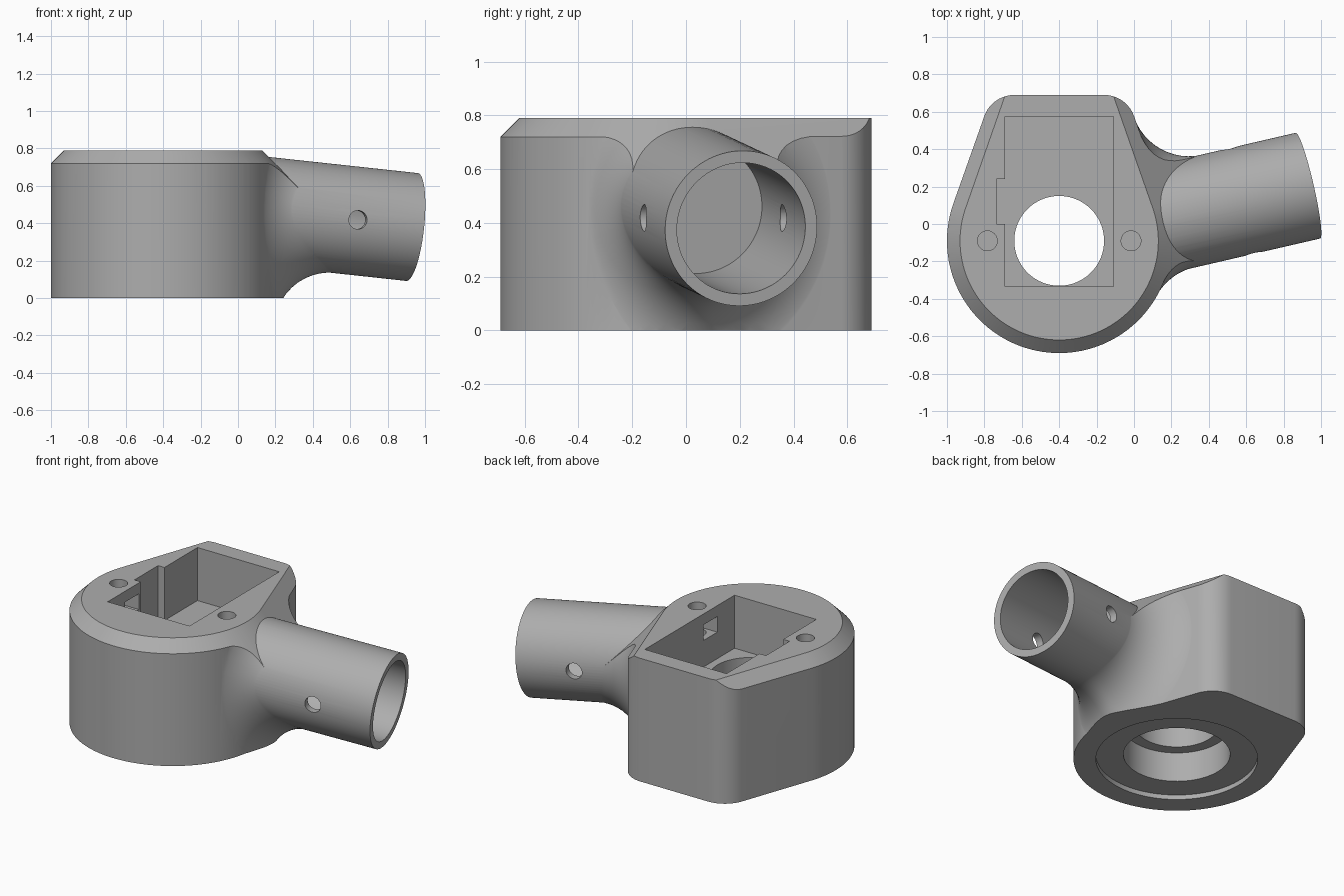
import bpy, bmesh, math
from mathutils import Vector, Matrix

old = bpy.data.objects.get("Cube")
if old:
    bpy.data.objects.remove(old, do_unlink=True)

grey = bpy.data.materials.new("plain grey")
grey.use_nodes = True
COLOUR = (0.42, 0.42, 0.42, 1)
grey.diffuse_color = COLOUR
grey.node_tree.nodes["Principled BSDF"].inputs["Base Color"].default_value = COLOUR

HEIGHT, BACK = 0.79, 0.69
CENTRE = Vector((-0.4, -0.09))
RADIUS = 0.6
SLANT = math.radians(19.3)          # lean of the straight side walls
TUBE_END = Vector((0.93, 0.205, 0.38))
TUBE_R, BORE_R, FILLET = 0.29, 0.245, 0.31
AXIS = Vector((0.969, 0.224, -0.105)).normalized()
SIDE = Vector((-AXIS.y, AXIS.x, 0)).normalized()
UP = AXIS.cross(SIDE)
SEGMENTS = 96


def finish(name, bm):
    bmesh.ops.recalc_face_normals(bm, faces=bm.faces)
    mesh = bpy.data.meshes.new(name)
    bm.to_mesh(mesh)
    bm.free()
    mesh.materials.append(grey)
    ob = bpy.data.objects.new(name, mesh)
    bpy.context.scene.collection.objects.link(ob)
    return ob


def loft(name, rings, tips=None):
    """Skin closed rings of points; close the ends flat or to tip points."""
    bm = bmesh.new()
    loops = [[bm.verts.new(p) for p in ring] for ring in rings]
    n = len(loops[0])
    for a, b in zip(loops, loops[1:]):
        for i in range(n):
            j = (i + 1) % n
            bm.faces.new((a[i], a[j], b[j], b[i]))
    for k, loop in enumerate((loops[0], loops[-1])):
        if tips:
            tip = bm.verts.new(tips[k])
            for i in range(n):
                bm.faces.new((loop[i], loop[(i + 1) % n], tip))
        else:
            bm.faces.new(loop)
    return finish(name, bm)


def prism(name, outline, z0, z1):
    return loft(name, [[(p[0], p[1], z) for p in outline] for z in (z0, z1)])


def box(name, x0, x1, y0, y1, z0, z1):
    return prism(name, [(x0, y0), (x1, y0), (x1, y1), (x0, y1)], z0, z1)


def rod(name, start, end, radius, sides=SEGMENTS):
    bm = bmesh.new()
    span = end - start
    turn = span.to_track_quat('Z', 'Y').to_matrix().to_4x4()
    bmesh.ops.create_cone(bm, cap_ends=True, segments=sides, radius1=radius, radius2=radius,
                          depth=span.length, matrix=Matrix.Translation((start + end) / 2) @ turn)
    return finish(name, bm)


def upright(name, x, y, radius, z0, z1, sides=SEGMENTS):
    return rod(name, Vector((x, y, z0)), Vector((x, y, z1)), radius, sides)


def combine(target, tool, operation):
    mod = target.modifiers.new(operation, 'BOOLEAN')
    mod.operation, mod.object, mod.solver = operation, tool, 'EXACT'
    bpy.context.view_layer.objects.active = target
    bpy.ops.object.modifier_apply(modifier=mod.name)
    bpy.data.objects.remove(tool, do_unlink=True)


def arc(centre, radius, a0, a1, steps):
    return [centre + radius * Vector((math.cos(a), math.sin(a)))
            for a in (a0 + (a1 - a0) * i / steps for i in range(steps + 1))]


def round_front(offset):
    return arc(CENTRE, RADIUS + offset, math.pi - SLANT, 2 * math.pi + SLANT, 96)


# Body outline: round front, slanted sides, rounded back corners
outline = round_front(0)
outline += arc(Vector((-0.16, 0.52)), 0.17, SLANT, math.pi / 2, 10)
outline += arc(Vector((-0.64, 0.52)), 0.17, math.pi / 2, math.pi - SLANT, 10)


def nearest(point):
    """Closest point of the body wall to a 3D point, at the same height."""
    p = point.xy
    best, best_d = None, 1e9
    for i, b in enumerate(outline):
        a = outline[i - 1]
        ab = b - a
        q = a + ab * max(0, min(1, (p - a).dot(ab) / ab.length_squared))
        d = (p - q).length_squared
        if d < best_d:
            best, best_d = q, d
    return Vector((best.x, best.y, point.z))


# Rolling-ball flare between the tube and the wall
STEPS = 12
rings = [[] for _ in range(STEPS + 3)]
for k in range(SEGMENTS):
    t = 2 * math.pi * k / SEGMENTS
    out = SIDE * math.cos(t) + UP * math.sin(t)
    ball = TUBE_END + out * (TUBE_R + FILLET) + AXIS * 0.5
    for _ in range(40):
        ball -= AXIS * ((ball - nearest(ball)).length - FILLET)
    wall = (nearest(ball) - ball).normalized()
    rings[0].append(ball - out * (FILLET + 0.04))
    for i in range(STEPS + 1):
        rings[i + 1].append(ball + (-out).slerp(wall, i / STEPS) * (FILLET + 0.002))
    rings[-1].append(ball + wall * (FILLET + 0.06))
flare = loft("flare", rings, (TUBE_END - AXIS * 0.45, TUBE_END - AXIS * 1.15))

body = prism("socket_body", outline, -0.9, 1.6)
combine(body, flare, 'UNION')


# Sloping envelope that trims the height and chamfers the top rim
def envelope_ring(offset, z):
    pts = round_front(offset)
    for p, s in ((pts[-1].copy(), -1), (pts[0].copy(), 1)):
        pts.append(Vector((p.x + s * math.tan(SLANT) * (0.9 - p.y), 0.9)))
    return [(p.x, p.y, z) for p in pts]


envelope = loft("envelope", [envelope_ring(HEIGHT - 0.07, 0), envelope_ring(-0.07, HEIGHT)])
combine(body, envelope, 'INTERSECT')

# Tube with blind bore and cross pin hole
combine(body, rod("tube", TUBE_END - AXIS * 0.93, TUBE_END, TUBE_R), 'UNION')
combine(body, rod("bore", TUBE_END - AXIS * 0.72, TUBE_END + AXIS * 0.1, BORE_R), 'DIFFERENCE')
pin = TUBE_END - AXIS * 0.365
combine(body, rod("pin_hole", pin - SIDE * 0.5, pin + SIDE * 0.5, 0.05, 32), 'DIFFERENCE')

# Top pocket with side notch
FLOOR = 0.45
combine(body, box("pocket", -0.69, -0.11, -0.335, 0.575, FLOOR, 1), 'DIFFERENCE')
combine(body, box("notch", -0.735, -0.6, 0, 0.24, FLOOR, 1), 'DIFFERENCE')

# Stepped opening from below
for name, radius, z0, z1 in (("recess", 0.47, -0.1, 0.03), ("counterbore", 0.31, -0.1, 0.22),
                             ("through_hole", 0.24, -0.1, 0.6)):
    combine(body, upright(name, CENTRE.x, CENTRE.y, radius, z0, z1), 'DIFFERENCE')

# Screw holes with nut slots opening into the pocket
for s in (-1, 1):
    x = CENTRE.x + s * 0.384
    combine(body, upright("screw_hole", x, CENTRE.y, 0.053, 0.5, 1, 32), 'DIFFERENCE')
    ends = sorted((CENTRE.x + s * 0.25, CENTRE.x + s * 0.45))
    combine(body, box("nut_slot", *ends, -0.16, -0.02, 0.62, 0.72), 'DIFFERENCE')

bpy.ops.object.select_all(action='DESELECT')
body.select_set(True)
bpy.context.view_layer.objects.active = body
bpy.ops.object.shade_smooth_by_angle(angle=math.radians(25))
